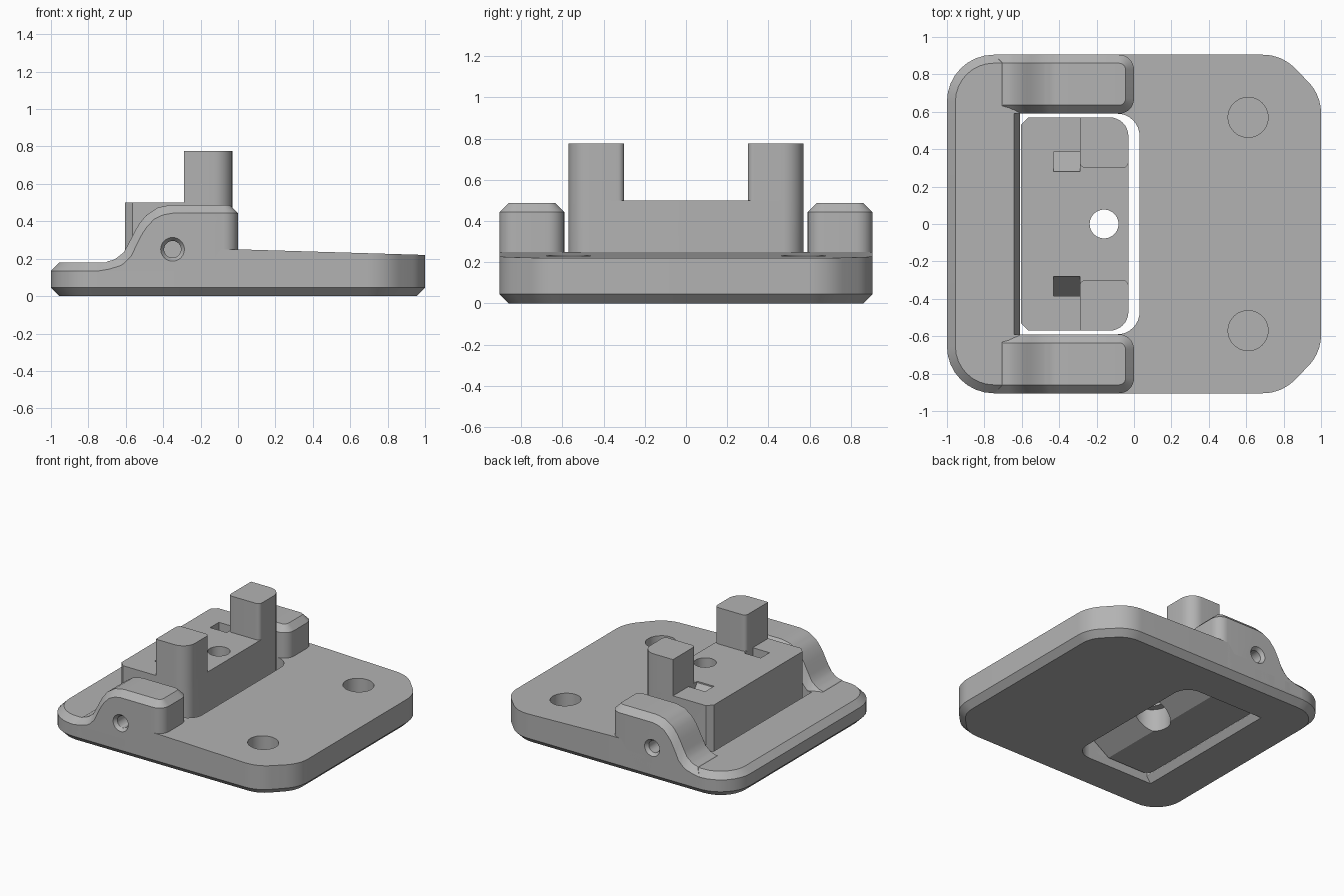
import bpy, bmesh, math
from mathutils import Vector, Matrix

if "Cube" in bpy.data.objects:
    bpy.data.objects.remove(bpy.data.objects["Cube"], do_unlink=True)

grey = bpy.data.materials.new("plain_grey")
grey.use_nodes = True
grey.diffuse_color = (0.45, 0.45, 0.45, 1)
grey.node_tree.nodes["Principled BSDF"].inputs["Base Color"].default_value = grey.diffuse_color


def make(name, bm):
    bmesh.ops.remove_doubles(bm, verts=bm.verts, dist=1e-5)
    bmesh.ops.recalc_face_normals(bm, faces=bm.faces)
    mesh = bpy.data.meshes.new(name)
    bm.to_mesh(mesh)
    bm.free()
    mesh.materials.append(grey)
    ob = bpy.data.objects.new(name, mesh)
    bpy.context.collection.objects.link(ob)
    return ob


def rounded(corners, steps=8):
    """Closed outline from (x, y, radius) corners."""
    out = []
    for i, (x, y, r) in enumerate(corners):
        p = Vector((x, y))
        if not r:
            out.append(p)
            continue
        a = (Vector(corners[i - 1][:2]) - p).normalized()
        b = (Vector(corners[(i + 1) % len(corners)][:2]) - p).normalized()
        half = a.angle(b) / 2
        centre = p + (a + b).normalized() * r / math.sin(half)
        start = p + a * r / math.tan(half) - centre
        end = p + b * r / math.tan(half) - centre
        sweep = start.angle_signed(end)
        for k in range(steps + 1):
            out.append(centre + Matrix.Rotation(-sweep * k / steps, 2) @ start)
    return out


def mirrored(half):
    return half + [(x, -y, r) for x, y, r in reversed(half)]


def inset(ring, amount):
    out = []
    for i, p in enumerate(ring):
        d1 = (p - ring[i - 1]).normalized()
        d2 = (ring[(i + 1) % len(ring)] - p).normalized()
        n1, n2 = Vector((d1.y, -d1.x)), Vector((d2.y, -d2.x))
        out.append(p + (n1 + n2) / (1 + n1.dot(n2)) * amount(p.x))
    return out


def table(points):
    def look_up(x):
        for (xa, za), (xb, zb) in zip(points, points[1:]):
            if x <= xb:
                return za + (zb - za) * max(0, (x - xa) / (xb - xa))
        return points[-1][1]
    return look_up


def contoured(name, corners, bottom, foot, top, low, edge, y_shift=0):
    """Symmetric plan outline whose chamfered top follows a height profile."""
    ring = rounded(mirrored(corners))
    upper = inset(ring, edge)
    base = inset(ring, lambda x: foot)
    levels = [[(p.x, p.y, bottom) for p in base],
              [(p.x, p.y, bottom + foot) for p in ring],
              [(p.x, p.y, low(p.x)) for p in ring],
              [(p.x, p.y, top(p.x)) for p in upper]]
    bm = bmesh.new()
    rows = [[bm.verts.new((x, y + y_shift, z)) for x, y, z in lv] for lv in levels]
    n = len(ring)
    for r, s in zip(rows, rows[1:]):
        for i in range(n):
            j = (i + 1) % n
            bm.faces.new((r[i], r[j], s[j], s[i]))
    for row in (rows[0], rows[-1]):
        for i in range(n // 2 - 1):
            bm.faces.new((row[i], row[i + 1], row[n - 2 - i], row[n - 1 - i]))
    return make(name, bm)


def prism(name, outline, a, b, along_y=False):
    """Extrude an outline along z, or an x-z outline along y."""
    bm = bmesh.new()
    place = (lambda p, t: (p[0], t, p[1])) if along_y else (lambda p, t: (p[0], p[1], t))
    lo = [bm.verts.new(place(p, a)) for p in outline]
    hi = [bm.verts.new(place(p, b)) for p in outline]
    bm.faces.new(lo)
    bm.faces.new(hi)
    for i in range(len(lo)):
        j = (i + 1) % len(lo)
        bm.faces.new((lo[i], lo[j], hi[j], hi[i]))
    return make(name, bm)


def cylinder(name, centre, r1, r2, depth, turn=0):
    bm = bmesh.new()
    bmesh.ops.create_cone(bm, cap_ends=True, segments=40, radius1=r1, radius2=r2, depth=depth,
                          matrix=Matrix.Translation(centre) @ Matrix.Rotation(turn, 4, "X"))
    return make(name, bm)


def cut(ob, *cutters):
    for c in cutters:
        c.hide_render = True
        mod = ob.modifiers.new("cut", "BOOLEAN")
        mod.operation, mod.solver, mod.object = "DIFFERENCE", "EXACT", c
        bpy.context.view_layer.objects.active = ob
        bpy.ops.object.modifier_apply(modifier=mod.name)
        bpy.data.objects.remove(c, do_unlink=True)


# Base plate: low rim on one side, gently falling deck on the other
CH = 0.045
deck = table([(-1, 0.18), (-0.14, 0.18), (-0.09, 0.25), (0, 0.25), (1, 0.22)])
rim = lambda x: CH if x < -0.3 else 0
corners = [(-1, 0.905, 0.25)] + [(x, 0.905, 0) for x in (-0.31, -0.29, -0.14, -0.09, 0)]
corners += [(0.79, 0.905, 0.24), (1, 0.69, 0.24)]
base = contoured("base_plate", corners, 0, CH, deck, lambda x: deck(x) - rim(x), rim)
slot = prism("slot_cutter", rounded(mirrored([(-0.61, 0.59, 0), (0.03, 0.59, 0.12)])), -0.1, 0.5)
lips = prism("lip_cutter", [(-0.65, -0.01), (-0.609, 0.05), (-0.609, 0.1), (-0.645, 0.19),
                            (-0.5, 0.19), (-0.5, -0.01)], -0.59, 0.59, True)
cut(base, slot, lips,
    *[cylinder("hole_cutter", (0.61, s * 0.57, 0.25), 0.107, 0.107, 0.32) for s in (-1, 1)])

# Side ears with an S-shaped rise and a pin hole
crest = table([(-0.72, 0.18), (-0.66, 0.195), (-0.61, 0.235), (-0.575, 0.3), (-0.54, 0.37),
               (-0.495, 0.43), (-0.43, 0.473), (-0.36, 0.488), (0, 0.488)])
shoulder = table([(-0.72, 0.135), (-0.62, 0.165), (-0.57, 0.215), (-0.535, 0.29),
                  (-0.5, 0.355), (-0.45, 0.41), (-0.4, 0.435), (-0.35, 0.443), (0, 0.443)])
stations = [-0.745] + [-0.69 + 0.02 * i for i in range(18)]
ear_half = 0.1575
parts = [base]
for name, s in (("right_ear", -1), ("left_ear", 1)):
    ear = contoured(name, [(x, ear_half, 0) for x in stations] + [(0, ear_half, 0.08)],
                    0.06, 0, crest, shoulder, lambda x: CH, s * 0.7475)
    cut(ear, cylinder("pin_cutter", (-0.35, s * 0.86, 0.25), 0.045, 0.045, 0.22, math.pi / 2),
        cylinder("sink_cutter", (-0.35, s * 0.895, 0.25), 0.045 if s > 0 else 0.067,
                 0.067 if s > 0 else 0.045, 0.03, -math.pi / 2)
        if s > 0 else
        cylinder("sink_cutter", (-0.35, s * 0.895, 0.25), 0.045, 0.067, 0.03, math.pi / 2))
    parts.append(ear)

# Rocking latch block with a sloped belly, spring pocket and tilted sockets
latch = prism("latch_block", rounded(mirrored([(-0.605, 0.53, 0), (-0.565, 0.57, 0),
                                               (-0.03, 0.57, 0.1)])), 0.05, 0.5)
belly = prism("belly_cutter", [(-0.25, 0.04), (0.02, 0.04), (0.02, 0.23), (-0.25, 0.05)],
              -0.7, 0.7, True)
cut(latch, belly,
    cylinder("bore_cutter", (-0.16, 0, 0.3), 0.077, 0.077, 0.8),
    cylinder("pocket_cutter", (-0.16, 0, 0.1), 0.13, 0.13, 0.24))
for s in (-1, 1):
    socket = prism("socket_cutter", [(0.28, 0.49), (0.28, 0.55), (0.385, 0.55), (0.385, 0.36)],
                   0.29, 0.43)
    socket.data.transform(Matrix(((0, 0, -1, 0), (s, 0, 0, 0), (0, 1, 0, 0), (0, 0, 0, 1))))
    bm = bmesh.new()
    bm.from_mesh(socket.data)
    bmesh.ops.recalc_face_normals(bm, faces=bm.faces)
    bm.to_mesh(socket.data)
    bm.free()
    cut(latch, socket)
parts.append(latch)

# Upright posts at both ends of the latch
for name, s in (("right_post", -1), ("left_post", 1)):
    outline = rounded([(-0.29, 0.57, 0), (-0.03, 0.57, 0.1), (-0.03, 0.3, 0.03), (-0.29, 0.3, 0.03)])
    parts.append(prism(name, [(p.x, s * p.y) for p in outline], 0.5, 0.775))

# Smooth curved walls, keep creases sharp
bpy.ops.object.select_all(action="DESELECT")
for ob in parts:
    ob.select_set(True)
bpy.context.view_layer.objects.active = base
bpy.ops.object.shade_smooth_by_angle(angle=math.radians(25))
